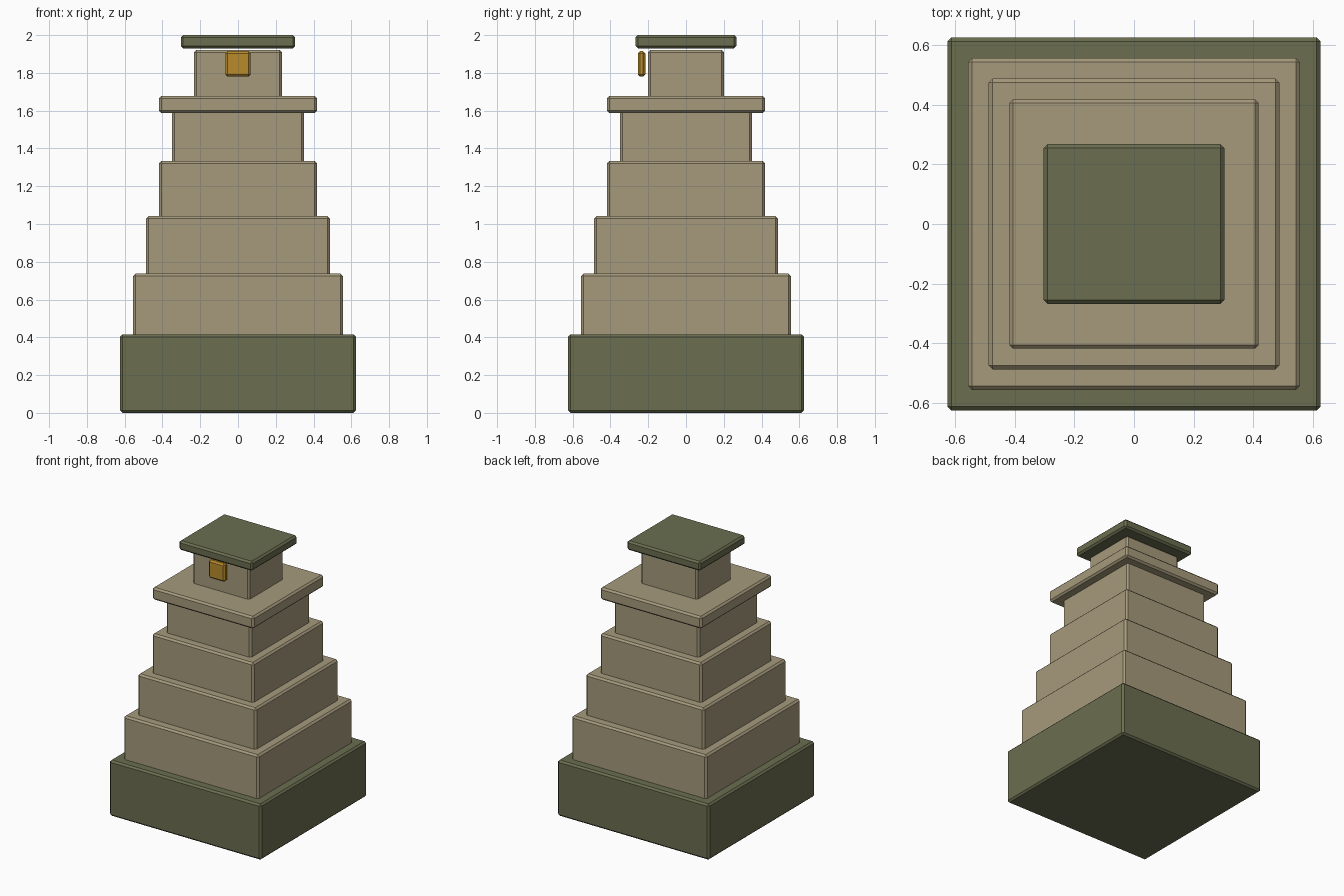
import bpy
import bmesh

if "Cube" in bpy.data.objects:
    bpy.data.objects.remove(bpy.data.objects["Cube"], do_unlink=True)


def make_material(name, rgb):
    mat = bpy.data.materials.new(name)
    mat.use_nodes = True
    colour = (*rgb, 1.0)
    mat.diffuse_color = colour
    mat.node_tree.nodes["Principled BSDF"].inputs["Base Color"].default_value = colour
    return mat


olive = make_material("olive_green", (0.147, 0.156, 0.08))
tan = make_material("sandstone_tan", (0.381, 0.323, 0.202))
gold = make_material("window_gold", (0.479, 0.258, 0.025))


def block(name, half_x, half_y, bottom, top, mat, y=0.0, chamfer=0.013):
    """Box between two heights with a single-segment chamfer on all edges."""
    bm = bmesh.new()
    bmesh.ops.create_cube(bm, size=2)
    bmesh.ops.scale(bm, vec=(half_x, half_y, (top - bottom) / 2), verts=bm.verts)
    mesh = bpy.data.meshes.new(name)
    bm.to_mesh(mesh)
    bm.free()
    obj = bpy.data.objects.new(name, mesh)
    obj.location = (0, y, (bottom + top) / 2)
    bpy.context.collection.objects.link(obj)
    mesh.materials.append(mat)
    bevel = obj.modifiers.new("chamfer", "BEVEL")
    bevel.width = chamfer
    bevel.segments = 1
    return obj


# Plinth
block("base", 0.625, 0.625, 0, 0.415, olive)

# Stepped body, each tier sunk slightly into the one below
overlap = 0.02
bottom = 0.415
tiers = [(0.556, 0.737), (0.487, 1.042), (0.418, 1.334), (0.35, 1.6)]
for i, (half, top) in enumerate(tiers, 1):
    block(f"tier_{i}", half, half, bottom - overlap, top, tan)
    bottom = top

# Ledge, lookout room and roof slab
block("ledge", 0.418, 0.418, 1.587, 1.678, tan)
block("lookout_room", 0.233, 0.202, 1.678 - overlap, 1.922, tan)
block("roof", 0.303, 0.268, 1.93, 2.0, olive)

# Gold window panel standing just off the front wall
block("window", 0.067, 0.02, 1.78, 1.915, gold, y=-0.235, chamfer=0.012)
